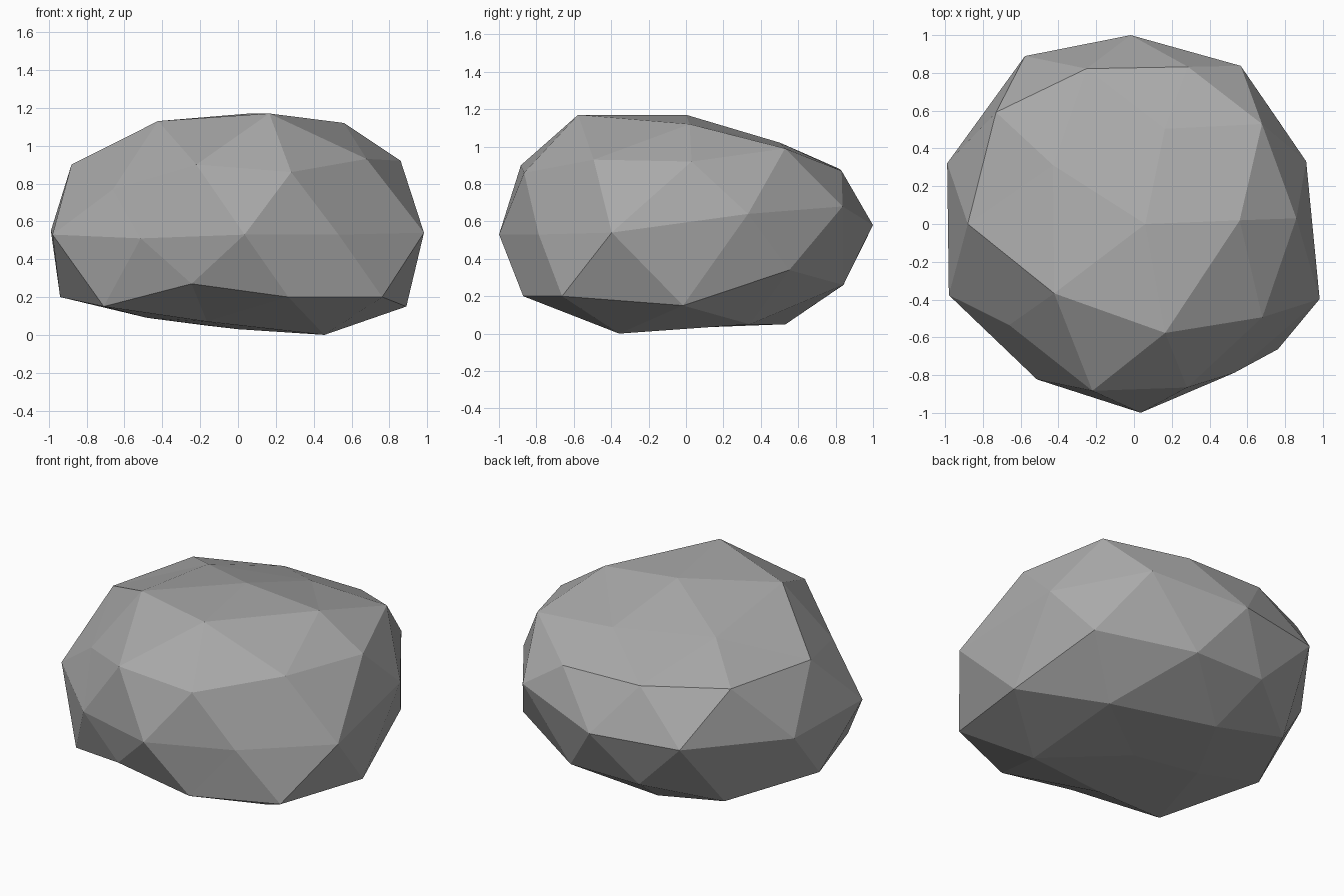
import bpy
import bmesh
from math import cos, sin, radians

# Remove the default cube only
cube = bpy.data.objects.get("Cube")
if cube:
    bpy.data.objects.remove(cube, do_unlink=True)


def make_material(name, colour):
    material = bpy.data.materials.new(name)
    material.use_nodes = True
    material.diffuse_color = colour
    shader = material.node_tree.nodes["Principled BSDF"]
    shader.inputs["Base Color"].default_value = colour
    shader.inputs["Roughness"].default_value = 1
    return material


def make_ring(bm, start, radii, heights, twists):
    """Evenly spaced ring; radii and heights in hundredths, twists in degrees."""
    step = 360 / len(radii)
    ring = []
    for index, (radius, height, twist) in enumerate(zip(radii, heights, twists)):
        angle = radians(start + step * index + twist)
        position = (radius * cos(angle), radius * sin(angle), height)
        ring.append(bm.verts.new([value / 100 for value in position]))
    return ring


def add_cap(bm, pole, inner, outer, shift):
    """Close a ten-sided ring with a five-sided ring and a pole."""
    for i in range(len(inner)):
        here, after = inner[i], inner[(i + 1) % len(inner)]
        corner, middle, following = [
            outer[(2 * i + shift + k) % len(outer)] for k in range(3)]
        bm.faces.new((pole, here, after))
        bm.faces.new((here, corner, middle))
        bm.faces.new((here, middle, after))
        bm.faces.new((after, middle, following))


def add_band(bm, straight, staggered):
    """Join two ten-sided rings, the second turned by half a step."""
    for i in range(len(straight)):
        after = (i + 1) % len(straight)
        bm.faces.new((straight[i], staggered[i], straight[after]))
        bm.faces.new((straight[after], staggered[i], staggered[after]))


bm = bmesh.new()

# Flattened crown
crown_pole = bm.verts.new((0.06, 0, 1.17))
crown = make_ring(bm, 0,
                  radii=(56, 53, 53, 56, 60),
                  heights=(112, 102, 104, 113, 117),
                  twists=(2, 0, 0, 5, -2))

# Shoulder, waist and foot rings
shoulder = make_ring(bm, 0,
                     radii=(86, 86, 88, 86, 94, 88, 85, 91, 91, 84),
                     heights=(92, 99, 87, 88, 90, 90, 77, 90, 86, 93),
                     twists=(2, 2, -1, -1, -3, 0, 3, 4, 0, 0))
waist = make_ring(bm, 18,
                  radii=(97, 101, 100, 106, 104, 105, 97, 100, 95, 106),
                  heights=(64, 68, 58, 58, 55, 53, 51, 53, 53, 54),
                  twists=(2, 2, 1, -3, 0, 3, 4, 2, -2, -4))
foot = make_ring(bm, 0,
                 radii=(89, 94, 87, 88, 86, 94, 94, 89, 91, 101),
                 heights=(15, 34, 26, 26, 15, 20, 15, 27, 20, 20),
                 twists=(-1, 0, 3, -1, -4, 0, 5, 2, -1, -5))

# Underside
base = make_ring(bm, 36,
                 radii=(58, 56, 48, 53, 58),
                 heights=(5, 5, 9, 7, 0),
                 twists=(0, 0, 0, 0, -2))
base_pole = bm.verts.new((0, 0, 0.03))

add_cap(bm, crown_pole, crown, shoulder, shift=0)
add_band(bm, shoulder, waist)
add_band(bm, foot, waist)
add_cap(bm, base_pole, base, foot, shift=1)
bmesh.ops.recalc_face_normals(bm, faces=bm.faces)

# Faceted boulder object
mesh = bpy.data.meshes.new("boulder")
bm.to_mesh(mesh)
bm.free()
mesh.materials.append(make_material("stone grey", (0.4, 0.4, 0.4, 1)))
boulder = bpy.data.objects.new("boulder", mesh)
bpy.context.collection.objects.link(boulder)
